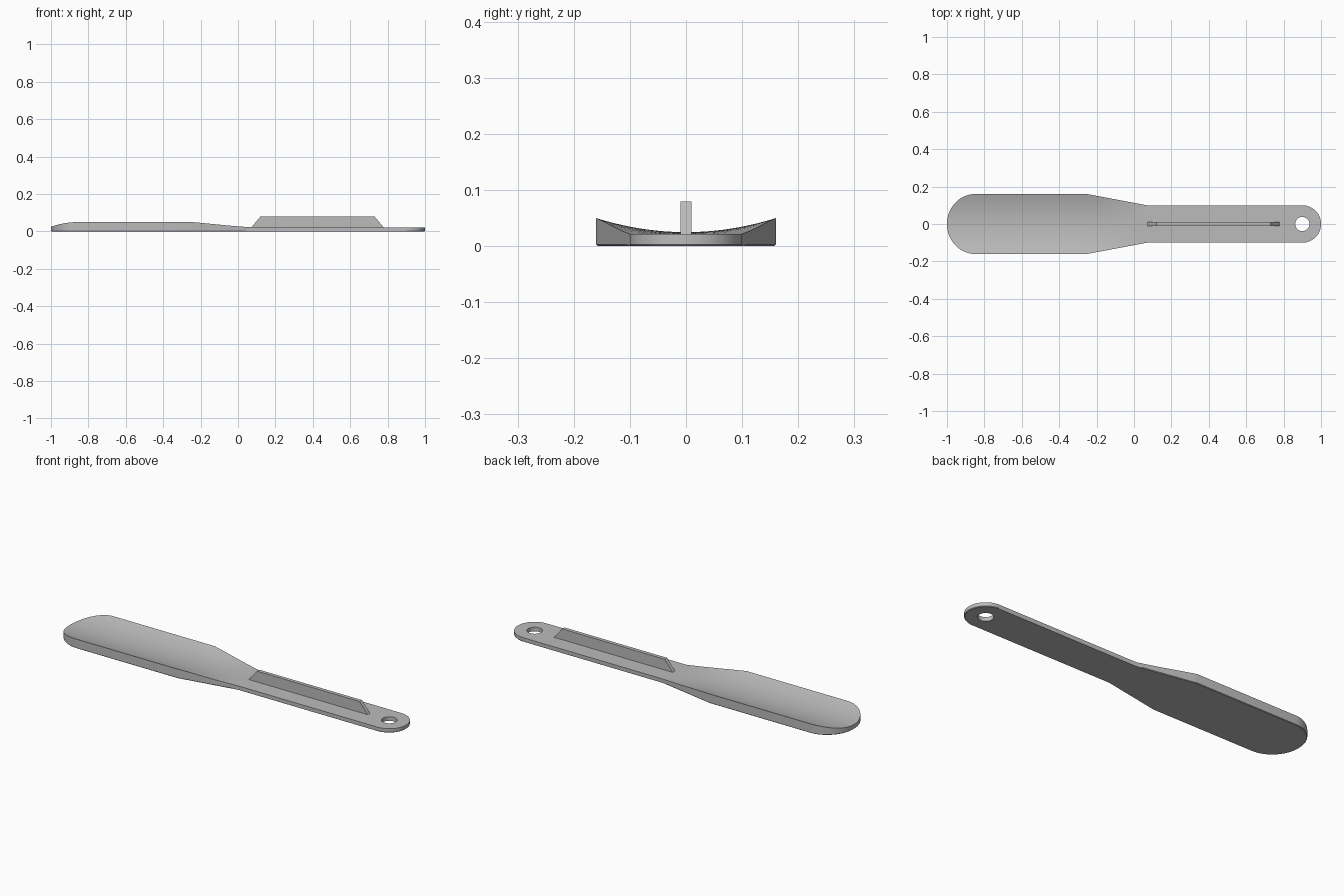
import bpy, bmesh, math

cube = bpy.data.objects.get("Cube")
if cube:
    bpy.data.objects.remove(cube)

HANDLE_TOP = 0.022
BLADE_HALF, HANDLE_HALF = 0.16, 0.1
TIP_X, FLARE_START, FLARE_END, END_X = -0.85, -0.25, 0.07, 0.9
ROWS = 24

grey = bpy.data.materials.new("light grey")
grey.use_nodes = True
grey.diffuse_color = (0.5, 0.5, 0.5, 1)
grey.node_tree.nodes["Principled BSDF"].inputs["Base Color"].default_value = (0.5, 0.5, 0.5, 1)


def make_object(name, bm):
    bmesh.ops.recalc_face_normals(bm, faces=bm.faces)
    mesh = bpy.data.meshes.new(name)
    bm.to_mesh(mesh)
    bm.free()
    mesh.materials.append(grey)
    obj = bpy.data.objects.new(name, mesh)
    bpy.context.collection.objects.link(obj)
    return obj


def activate(obj):
    bpy.ops.object.select_all(action='DESELECT')
    obj.select_set(True)
    bpy.context.view_layer.objects.active = obj


def flare(x):
    return min(max((x - FLARE_START) / (FLARE_END - FLARE_START), 0), 1)


def top_height(x, y):
    # Dished blade fading into the flat handle
    dish = 0.025 + 0.025 * (y / BLADE_HALF) ** 2
    return HANDLE_TOP + (dish - HANDLE_TOP) * (1 - flare(x) ** 1.6)


# Stations along the length: (x, half width)
stations = []
for i in range(25):
    a = math.pi / 2 * i / 24
    stations.append((TIP_X - (1 + TIP_X) * math.cos(a), BLADE_HALF * math.sin(a)))
for i in range(17):
    t = i / 16
    stations.append((FLARE_START + (FLARE_END - FLARE_START) * t,
                     BLADE_HALF + (HANDLE_HALF - BLADE_HALF) * t))
for i in range(25):
    a = math.pi / 2 * i / 24
    stations.append((END_X + HANDLE_HALF * math.sin(a), HANDLE_HALF * math.cos(a)))

# Body: cross-section rings joined along the length, with a small lower chamfer
bm = bmesh.new()
rings = []
for x, half in stations:
    ring = []
    for j in range(ROWS + 1):
        y = half * (2 * j / ROWS - 1)
        ring.append(bm.verts.new((x, y, top_height(x, y))))
    for y, z, s in ((half, 0.003, 1), (half, 0, 0.98), (-half, 0, 0.98), (-half, 0.003, 1)):
        bx = x if s == 1 else x * 0.997
        ring.append(bm.verts.new((bx, y * s, z)))
    rings.append(ring)
for a, b in zip(rings, rings[1:]):
    n = len(a)
    for j in range(n):
        k = (j + 1) % n
        bm.faces.new((a[j], a[k], b[k], b[j]))
bmesh.ops.remove_doubles(bm, verts=bm.verts, dist=0.00005)
bmesh.ops.dissolve_degenerate(bm, edges=bm.edges, dist=0.00005)
body = make_object("spatula_body", bm)

# Hanging hole
bm = bmesh.new()
bmesh.ops.create_cone(bm, cap_ends=True, segments=48, radius1=0.038, radius2=0.038, depth=0.2)
bmesh.ops.translate(bm, verts=bm.verts, vec=(END_X, 0, 0))
cutter = make_object("hole_cutter", bm)
cutter.hide_render = True
activate(body)
mod = body.modifiers.new("hanging_hole", 'BOOLEAN')
mod.operation = 'DIFFERENCE'
mod.solver = 'EXACT'
mod.object = cutter
bpy.ops.object.modifier_apply(modifier=mod.name)
bpy.data.objects.remove(cutter)
bpy.ops.object.shade_smooth_by_angle(angle=math.radians(30))

# Upright grip fin with sloped ends
bm = bmesh.new()
profile = [(0.07, 0.02), (0.78, 0.02), (0.73, 0.08), (0.12, 0.08)]
face = bm.faces.new([bm.verts.new((x, -0.01, z)) for x, z in profile])
ext = bmesh.ops.extrude_face_region(bm, geom=[face])
bmesh.ops.translate(bm, vec=(0, 0.02, 0),
                    verts=[v for v in ext["geom"] if isinstance(v, bmesh.types.BMVert)])
make_object("grip_fin", bm)
